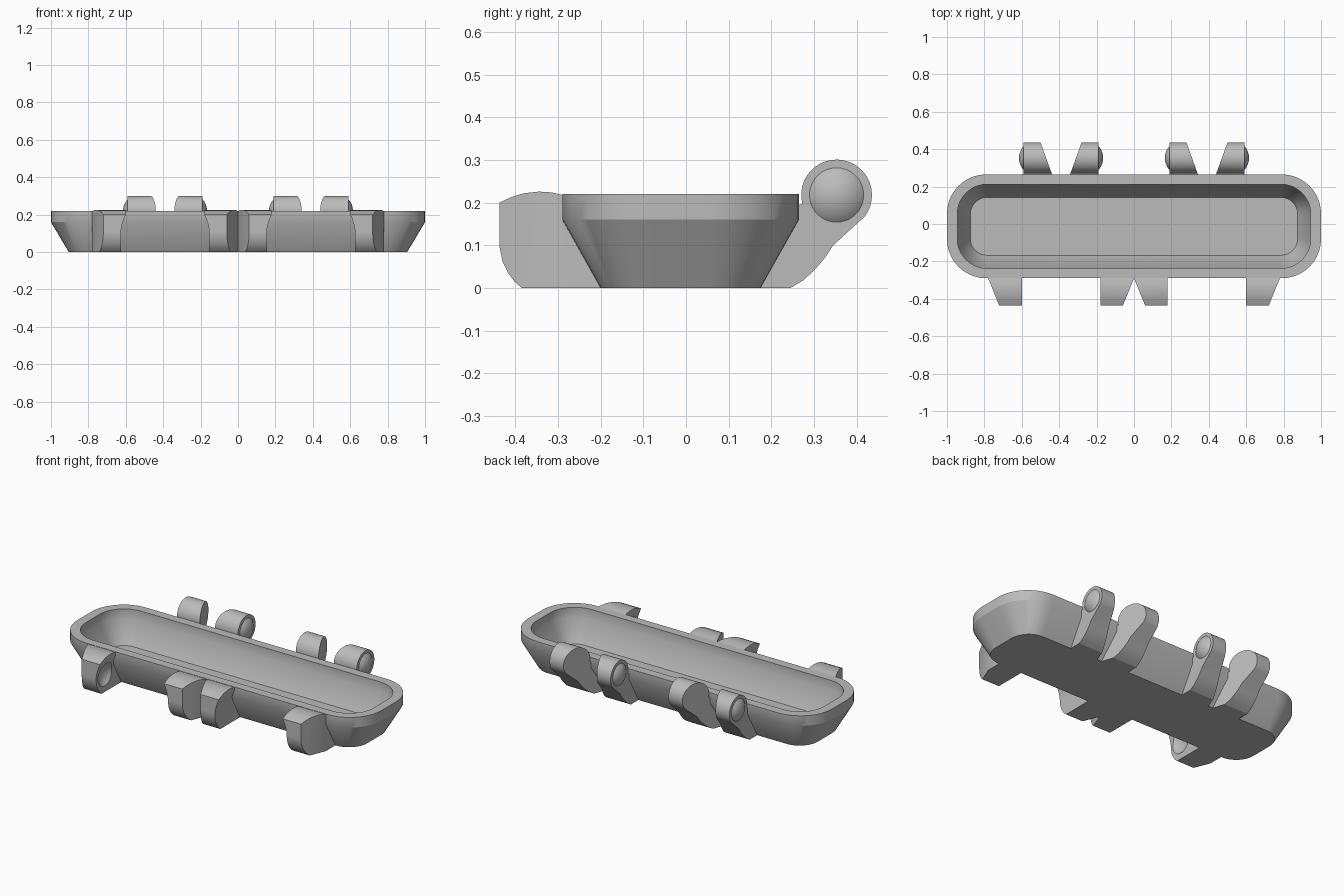
import bpy, bmesh, math
from mathutils import Vector

if "Cube" in bpy.data.objects:
    bpy.data.objects.remove(bpy.data.objects["Cube"], do_unlink=True)

grey = bpy.data.materials.new("plain grey")
grey.use_nodes = True
grey.diffuse_color = (0.5, 0.5, 0.5, 1)
grey.node_tree.nodes["Principled BSDF"].inputs["Base Color"].default_value = (0.5, 0.5, 0.5, 1)

PIN_R, PIN_H = 0.064, 0.025
BALL = (PIN_R ** 2 + PIN_H ** 2) / (2 * PIN_H)


def finish(name, bm, mirror=False):
    bmesh.ops.recalc_face_normals(bm, faces=bm.faces)
    mesh = bpy.data.meshes.new(name)
    bm.to_mesh(mesh)
    bm.free()
    mesh.materials.append(grey)
    obj = bpy.data.objects.new(name, mesh)
    bpy.context.collection.objects.link(obj)
    bpy.ops.object.select_all(action='DESELECT')
    obj.select_set(True)
    bpy.context.view_layer.objects.active = obj
    if mirror:
        mod = obj.modifiers.new("mirror", 'MIRROR')
        mod.use_clip = False
        mod.use_mirror_merge = False
    return obj


def smooth():
    bpy.ops.object.shade_smooth_by_angle(angle=math.radians(30))


def cut(bm, point, normal, clear):
    geom = bm.verts[:] + bm.edges[:] + bm.faces[:]
    bmesh.ops.bisect_plane(bm, geom=geom, plane_co=point, plane_no=normal, clear_outer=clear)
    if clear:
        bmesh.ops.holes_fill(bm, edges=bm.edges[:])


def prism(profile, width):
    """Side profile (y, z) extruded from x = 0 to x = width."""
    bm = bmesh.new()
    face = bm.faces.new([bm.verts.new((0, y, z)) for y, z in profile])
    out = bmesh.ops.extrude_face_region(bm, geom=[face])
    moved = [v for v in out["geom"] if isinstance(v, bmesh.types.BMVert)]
    bmesh.ops.translate(bm, vec=(width, 0, 0), verts=moved)
    bmesh.ops.recalc_face_normals(bm, faces=bm.faces)
    return bm


def place(bm, flat_x, side):
    """Put the flat face at flat_x, looking toward side."""
    for v in bm.verts:
        v.co.x = flat_x - side * v.co.x


def ball(x, y, z):
    bm = bmesh.new()
    bmesh.ops.create_uvsphere(bm, u_segments=40, v_segments=24, radius=BALL)
    bmesh.ops.translate(bm, vec=(x, y, z), verts=bm.verts)
    return bm


# Tray: stacked rounded rectangles, outside up and inside down
def rounded_ring(bm, hx, hy, r, z, steps=10):
    ring = []
    for i, (sx, sy) in enumerate([(1, 1), (-1, 1), (-1, -1), (1, -1)]):
        for k in range(steps + 1):
            a = math.pi / 2 * (i + k / steps)
            ring.append(bm.verts.new((sx * (hx - r) + r * math.cos(a),
                                      sy * (hy - r) + r * math.sin(a) - 0.0125, z)))
    return ring


bm = bmesh.new()
rings = [rounded_ring(bm, *p) for p in [
    (0.905, 0.1875, 0.12, 0), (1, 0.2775, 0.21, 0.16), (1, 0.2775, 0.21, 0.22),
    (0.945, 0.225, 0.16, 0.22), (0.945, 0.225, 0.16, 0.16), (0.875, 0.155, 0.09, 0.035)]]
for a, b in zip(rings, rings[1:]):
    for i in range(len(a)):
        j = (i + 1) % len(a)
        bm.faces.new((a[i], a[j], b[j], b[i]))
bm.faces.new(rings[0])
bm.faces.new(rings[-1])
finish("tray", bm)
smooth()

# Hinge knuckles at the back, each with a round pin cap on its flat face
AXIS_Y, AXIS_Z, KNUCKLE_R = 0.353, 0.218, 0.083
knuckle = [(0.16, 0), (0.245, 0), (0.275, 0.018), (0.302, 0.043), (0.326, 0.071), (0.345, 0.1)]
for k in range(25):
    a = math.radians(-38 + k * 233 / 24)
    knuckle.append((AXIS_Y + KNUCKLE_R * math.cos(a), AXIS_Z + KNUCKLE_R * math.sin(a)))
knuckle += [(0.24, 0.19), (0.24, 0.16), (0.16, 0.01)]

for label, flat_x, side in [("inner", 0.19, -1), ("outer", 0.59, 1)]:
    bm = prism(knuckle, 0.25)
    cut(bm, (0.09, 0.437, 0), Vector((0.167, 0.06, 0)), True)
    place(bm, flat_x, side)
    finish(label + "_hinge_knuckle", bm, True)
    smooth()

    bm = ball(BALL - PIN_H, AXIS_Y, AXIS_Z)
    cut(bm, (0.002, 0, 0), (1, 0, 0), True)
    place(bm, flat_x, side)
    finish(label + "_hinge_pin", bm, True)
    smooth()

# Latch arms at the front, with a round socket in the flat face
arm = [(-0.18, 0), (-0.385, 0), (-0.402, 0.015), (-0.417, 0.035), (-0.43, 0.062),
       (-0.437, 0.095), (-0.437, 0.2), (-0.41, 0.213), (-0.38, 0.222), (-0.345, 0.226),
       (-0.315, 0.224), (-0.285, 0.217), (-0.26, 0.21), (-0.26, 0.16), (-0.18, 0.01)]
LIP_TOP, LIP_LOW, LIP_DEPTH = 0.2, 0.11, 0.026

for label, flat_x, side in [("inner", 0.18, 1), ("outer", 0.6, -1)]:
    bm = prism(arm, 0.18)
    for k in range(5):
        cut(bm, (0, 0, LIP_LOW + (LIP_TOP - LIP_LOW) * k / 4), (0, 0, 1), False)
    for v in bm.verts:
        if v.co.x < 0.001:
            t = min(1, max(0, (v.co.z - LIP_LOW) / (LIP_TOP - LIP_LOW)))
            v.co.x = LIP_DEPTH * (1 - t ** 1.6)
    cut(bm, (0.12, -0.437, 0), Vector((0.147, -0.06, 0)), True)
    place(bm, flat_x, side)
    obj = finish(label + "_latch_arm", bm)

    bm = ball(LIP_DEPTH + PIN_H - BALL, -0.355, 0.1)
    place(bm, flat_x, side)
    cutter = finish("socket_cutter", bm)
    cutter.hide_render = True
    bpy.context.view_layer.objects.active = obj
    mod = obj.modifiers.new("socket", 'BOOLEAN')
    mod.operation, mod.solver, mod.object = 'DIFFERENCE', 'EXACT', cutter
    bpy.ops.object.modifier_apply(modifier=mod.name)
    bpy.data.objects.remove(cutter, do_unlink=True)
    obj.select_set(True)
    smooth()
    mod = obj.modifiers.new("mirror", 'MIRROR')
    mod.use_mirror_merge = False
